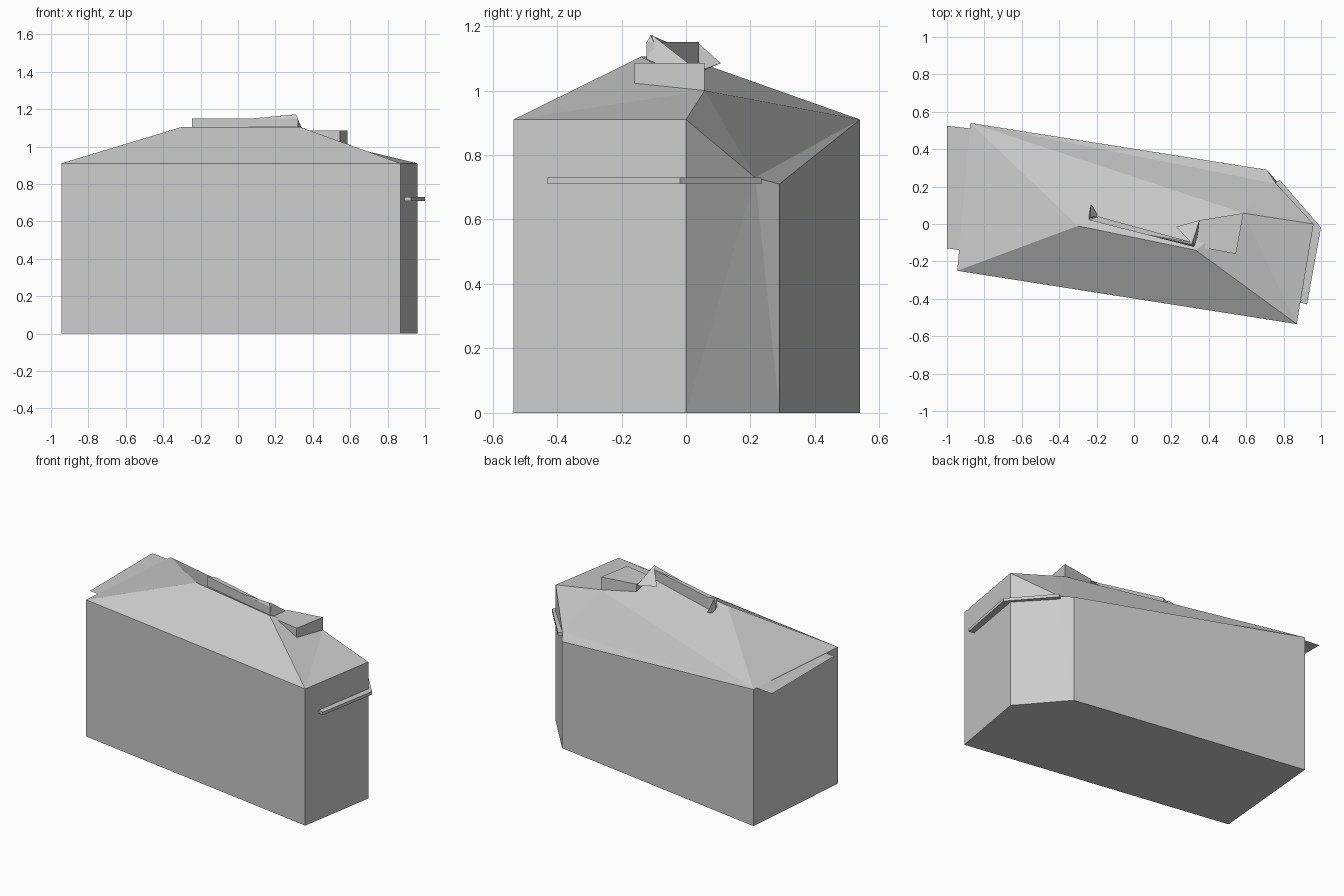
import bpy


def mesh_object(name, verts, faces):
    mesh = bpy.data.meshes.new(name)
    mesh.from_pydata(verts, [], faces)
    mesh.update()
    obj = bpy.data.objects.new(name, mesh)
    bpy.context.collection.objects.link(obj)
    return obj


def prism(name, outline, z0, z1):
    """Extrude a counter-clockwise plan outline between two heights."""
    n = len(outline)
    verts = [(x, y, z) for z in (z0, z1) for x, y in outline]
    faces = [tuple(reversed(range(n))), tuple(range(n, 2 * n))]
    faces += [(i, (i + 1) % n, n + (i + 1) % n, n + i) for i in range(n)]
    return mesh_object(name, verts, faces)


# Five-sided plan: front left, front right, right, cut corner, back left
plan = [(-0.945, -0.25), (0.87, -0.535), (0.96, 0.0), (0.71, 0.29), (-0.875, 0.54)]
eave = [0.91, 0.91, 0.91, 0.71, 0.91]
dip = (0.76, 0.215, 0.73)
base = [(x, y, 0) for x, y in plan]
top = [(x, y, z) for (x, y), z in zip(plan, eave)]

# Walls, with the eave dipping at the cut corner
mesh_object("walls", base + top + [dip], [
    (4, 3, 2, 1, 0), (0, 1, 6, 5), (1, 2, 7, 6), (2, 10, 7), (2, 3, 10),
    (3, 8, 10), (3, 4, 9, 8), (4, 0, 5, 9)])

# Hipped roof: eave points 0-4, dip 5, ridge ends 6 and 7, hip break 8
roof_points = [(-0.3, -0.01, 1.105), (0.33, -0.14, 1.105), (0.585, 0.058, 1.0)]
mesh_object("hipped_roof", top + [dip] + roof_points, [
    (0, 1, 7, 6), (0, 6, 4), (1, 2, 8), (1, 8, 7), (6, 7, 4),
    (7, 8, 4), (8, 5, 4), (8, 2, 5), (5, 3, 4)])

# Flat roof block on the right hip
prism("roof_block", [(0.33, -0.12), (0.545, -0.16), (0.585, 0.058), (0.35, 0.02)],
      0.997, 1.085)

# Upstand along the ridge
prism("ridge_upstand", [(-0.245, 0.022), (0.32, -0.122), (0.32, -0.1), (-0.19, 0.04)],
      1.06, 1.15)

tetra = [(0, 2, 1), (0, 1, 3), (1, 2, 3), (2, 0, 3)]
# Small fin at the left end and pointed peak at the right end of the upstand
mesh_object("ridge_fin", [(-0.245, 0.025, 1.05), (-0.19, 0.04, 1.06),
                          (-0.23, 0.108, 1.085), (-0.235, 0.035, 1.15)], tetra)
mesh_object("ridge_peak", [(0.33, -0.125, 1.06), (0.35, 0.02, 1.075),
                           (0.225, -0.015, 1.09), (0.31, -0.105, 1.172)], tetra)
mesh_object("ridge_wedge", [(0.07, -0.058, 1.15), (0.32, -0.122, 1.15),
                            (0.32, -0.1, 1.15), (0.31, -0.11, 1.172)], tetra)

# Thin ledge wrapping round the right corner
prism("wall_ledge", [(0.89, -0.42), (0.925, -0.43), (1.0, -0.018), (0.78, 0.235),
                     (0.745, 0.215), (0.955, -0.02)], 0.71, 0.73)

# Flat sheet eave on the left end
mesh_object("left_eave", [(-1.0, -0.13), (-0.93, -0.14), (-0.88, 0.51), (-1.0, 0.525)]
            and [(-1.0, -0.13, 0.909), (-0.93, -0.14, 0.909),
                 (-0.87, 0.51, 0.909), (-1.0, 0.525, 0.909)], [(0, 1, 2, 3)])
